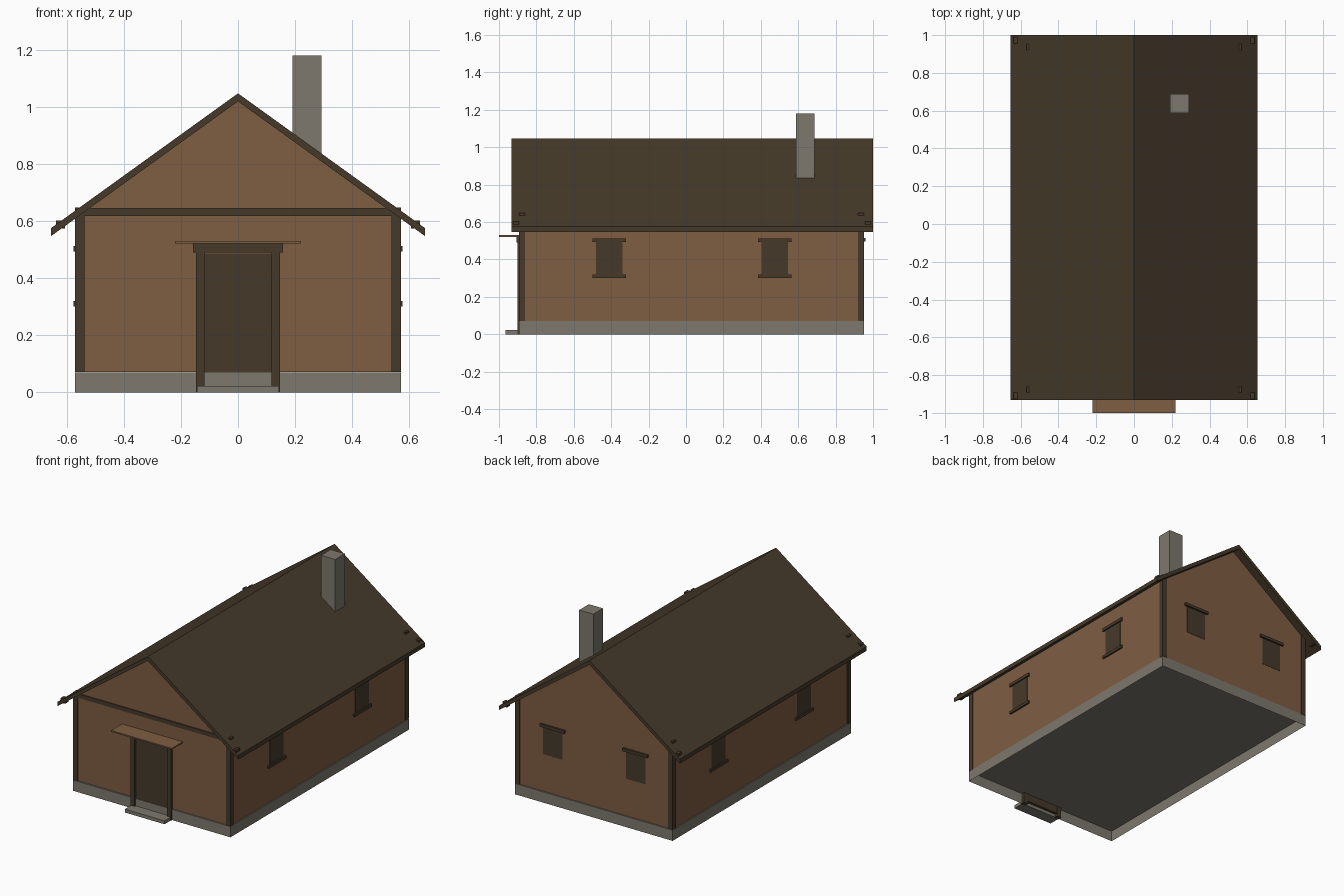
import bpy, bmesh

cube = bpy.data.objects.get("Cube")
if cube:
    bpy.data.objects.remove(cube, do_unlink=True)


def material(name, rgb):
    m = bpy.data.materials.new(name)
    m.use_nodes = True
    m.diffuse_color = (*rgb, 1)
    bsdf = next(n for n in m.node_tree.nodes if n.type == 'BSDF_PRINCIPLED')
    bsdf.inputs["Base Color"].default_value = (*rgb, 1)
    bsdf.inputs["Roughness"].default_value = 0.9
    return m


PLASTER = material("warm_brown_wall", (0.21, 0.11, 0.055))
TIMBER = material("dark_timber", (0.06, 0.042, 0.023))
STONE = material("grey_stone", (0.207, 0.19, 0.155))


def prism(name, profile, y0, y1, mat, open_bottom=False):
    """Extrude an x-z outline along y."""
    bm = bmesh.new()
    face = bm.faces.new([bm.verts.new((x, y0, z)) for x, z in profile])
    out = bmesh.ops.extrude_face_region(bm, geom=[face])
    moved = [v for v in out["geom"] if isinstance(v, bmesh.types.BMVert)]
    bmesh.ops.translate(bm, verts=moved, vec=(0, y1 - y0, 0))
    bmesh.ops.recalc_face_normals(bm, faces=bm.faces)
    if open_bottom:
        under = [f for f in bm.faces if f.normal.z < -0.9]
        bmesh.ops.delete(bm, geom=under, context='FACES')
    mesh = bpy.data.meshes.new(name)
    bm.to_mesh(mesh)
    bm.free()
    mesh.materials.append(mat)
    ob = bpy.data.objects.new(name, mesh)
    bpy.context.collection.objects.link(ob)
    return ob


def box(name, x, y, z, mat, **options):
    """Box from (min, max) pairs; x may be given in either order."""
    x0, x1 = sorted(x)
    outline = [(x0, z[0]), (x1, z[0]), (x1, z[1]), (x0, z[1])]
    return prism(name, outline, *y, mat, **options)


# House dimensions
HALF, FRONT, BACK = 0.57, -0.892, 0.953
BASE, SILL, BEAM_TOP = 0.07, 0.072, 0.647
RIDGE, EAVE_X, EAVE_Z, THICK = 1.047, 0.655, 0.575, 0.028
slope = (RIDGE - EAVE_Z) / EAVE_X
WALL = 0.565

# Hollow foundation, walls with gables, and roof
box("foundation", (-HALF, HALF), (FRONT, BACK), (0, BASE), STONE, open_bottom=True)
wall_top = RIDGE - THICK - slope * WALL
prism("walls", [(-WALL, SILL), (WALL, SILL), (WALL, wall_top),
                (0, RIDGE - THICK), (-WALL, wall_top)],
      FRONT + 0.006, BACK - 0.006, PLASTER)
prism("roof", [(-EAVE_X, EAVE_Z), (-EAVE_X, EAVE_Z - THICK), (0, RIDGE - THICK),
               (EAVE_X, EAVE_Z - THICK), (EAVE_X, EAVE_Z), (0, RIDGE)],
      -0.933, 1.0, TIMBER)
box("chimney", (0.19, 0.292), (0.588, 0.688), (0.75, 1.18), STONE)

# Corner posts, eave brackets and the front tie beam
for s, side in ((-1, "right"), (1, "left")):
    for end, y, yb in (("front", (FRONT, -0.86), (-0.926, -0.892)),
                       ("back", (0.92, BACK), (0.956, 0.99))):
        box(f"{end}_{side}_post", (s * 0.538, s * HALF), y, (SILL, BEAM_TOP), TIMBER)
        box(f"{end}_{side}_bracket", (s * 0.605, s * 0.638), yb, (0.573, 0.602), TIMBER)
box("front_tie_beam", (-0.538, 0.538), (FRONT, -0.86), (0.618, BEAM_TOP - 0.002), TIMBER)

# Side windows with lintels and sills
for s, side in ((-1, "right"), (1, "left")):
    for i, y in enumerate((-0.41, 0.475)):
        name = f"{side}_window_{i + 1}"
        box(name, (s * 0.55, s * 0.568), (y - 0.07, y + 0.07), (0.315, 0.497), TIMBER)
        box(name + "_lintel", (s * 0.55, s * 0.576), (y - 0.09, y + 0.09),
            (0.493, 0.513), TIMBER)
        box(name + "_sill", (s * 0.55, s * 0.576), (y - 0.09, y + 0.09),
            (0.301, 0.319), TIMBER)

# Back windows with lintels only
for i, x in enumerate((-0.3, 0.3)):
    name = f"back_window_{i + 1}"
    box(name, (x - 0.07, x + 0.07), (0.93, 0.949), (0.315, 0.497), TIMBER)
    box(name + "_lintel", (x - 0.09, x + 0.09), (0.93, 0.96), (0.495, 0.514), TIMBER)

# Door, frame, canopy and step
box("door", (-0.117, 0.117), (-0.889, -0.872), (0.02, 0.487), TIMBER)
for s, side in ((-1, "right"), (1, "left")):
    box(f"door_{side}_jamb", (s * 0.117, s * 0.147), (-0.902, -0.87), (0, 0.49), TIMBER)
box("door_header", (-0.157, 0.157), (-0.906, -0.87), (0.49, 0.521), TIMBER)
box("door_canopy", (-0.22, 0.22), (-1.0, -0.88), (0.521, 0.53), PLASTER)
box("door_step", (-0.144, 0.144), (-0.966, -0.89), (0, 0.022), STONE)
